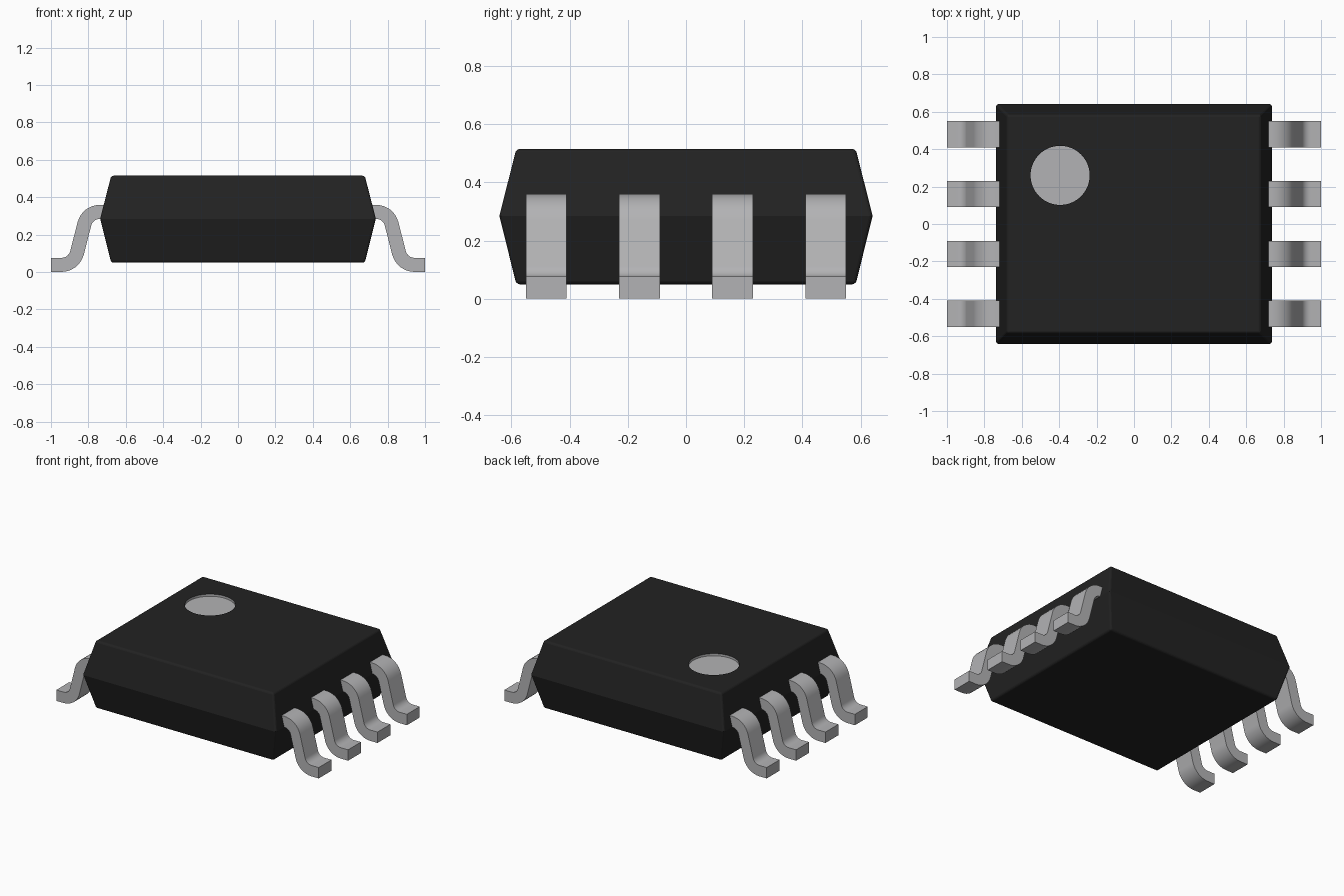
import bpy, bmesh, math
from mathutils import Vector

if "Cube" in bpy.data.objects:
    bpy.data.objects.remove(bpy.data.objects["Cube"])


def material(name, color):
    m = bpy.data.materials.new(name)
    m.diffuse_color = (*color, 1)
    m.use_nodes = True
    m.node_tree.nodes["Principled BSDF"].inputs["Base Color"].default_value = m.diffuse_color
    return m


black = material("black plastic", (0.016, 0.016, 0.016))
metal = material("grey metal", (0.45, 0.45, 0.46))
marker = material("grey marker", (0.45, 0.45, 0.46))


def finish(name, bm, mats):
    bmesh.ops.recalc_face_normals(bm, faces=bm.faces)
    me = bpy.data.meshes.new(name)
    bm.to_mesh(me)
    bm.free()
    for m in mats:
        me.materials.append(m)
    ob = bpy.data.objects.new(name, me)
    bpy.context.collection.objects.link(ob)
    return ob


# Package body: three stacked rectangles, widest at the middle
bm = bmesh.new()
rings = []
for hx, hy, z in ((0.678, 0.583, 0.05), (0.737, 0.641, 0.285), (0.678, 0.583, 0.515)):
    rings.append([bm.verts.new((sx * hx, sy * hy, z))
                  for sx, sy in ((-1, -1), (1, -1), (1, 1), (-1, 1))])
for a, b in zip(rings, rings[1:]):
    for i in range(4):
        j = (i + 1) % 4
        bm.faces.new((a[i], a[j], b[j], b[i]))
bm.faces.new(rings[0])
bm.faces.new(rings[-1])
body = finish("body", bm, [black, marker])
bev = body.modifiers.new("soft edges", 'BEVEL')
bev.width = 0.012
bev.segments = 3
bev.limit_method = 'ANGLE'
bev.angle_limit = math.radians(40)

# Round pin-one recess, cut into the top
bm = bmesh.new()
bmesh.ops.create_cone(bm, cap_ends=True, segments=64, radius1=0.158, radius2=0.158, depth=0.1)
bmesh.ops.translate(bm, verts=bm.verts, vec=(-0.395, 0.26, 0.55))
for f in bm.faces:
    f.material_index = 1
cutter = finish("recess_cutter", bm, [black, marker])
cutter.hide_render = True
cutter.hide_set(True)
cut = body.modifiers.new("recess", 'BOOLEAN')
cut.operation = 'DIFFERENCE'
cut.solver = 'EXACT'
cut.object = cutter

# Gull-wing lead profile: two opposite arcs joined by a steep straight
T, R, BEND, SEG = 0.0375, 0.086, math.radians(75), 8
path = [(0.70, 0.322, 0.0)]
for i in range(SEG + 1):
    a = BEND * i / SEG
    path.append((0.738 + R * math.sin(a), 0.322 - R * (1 - math.cos(a)), a))
for i in range(SEG + 1):
    a = BEND * (1 - i / SEG)
    path.append((0.944 - R * math.sin(a), 0.0385 + R * (1 - math.cos(a)), a))
path.append((1.0, 0.0385, 0.0))
upper = [(x + T * math.sin(a), z + T * math.cos(a)) for x, z, a in path]
lower = [(x - T * math.sin(a), z - T * math.cos(a)) for x, z, a in path]


def lead(name, side, yc):
    bm = bmesh.new()
    rows = []
    for (ux, uz), (lx, lz) in zip(upper, lower):
        rows.append([bm.verts.new((side * x, yc + dy, z)) for x, z, dy in
                     ((ux, uz, -0.07), (ux, uz, 0.07), (lx, lz, 0.07), (lx, lz, -0.07))])
    for a, b in zip(rows, rows[1:]):
        for i in range(4):
            j = (i + 1) % 4
            bm.faces.new((a[i], a[j], b[j], b[i]))
    bm.faces.new(rows[0])
    bm.faces.new(rows[-1])
    ob = finish(name, bm, [metal])
    bpy.ops.object.select_all(action='DESELECT')
    ob.select_set(True)
    bpy.context.view_layer.objects.active = ob
    bpy.ops.object.shade_smooth_by_angle(angle=math.radians(30))


# Four leads on each side
for side, label in ((1, "right"), (-1, "left")):
    for k in range(4):
        lead(f"{label}_lead_{k + 1}", side, -0.48 + 0.32 * k)
